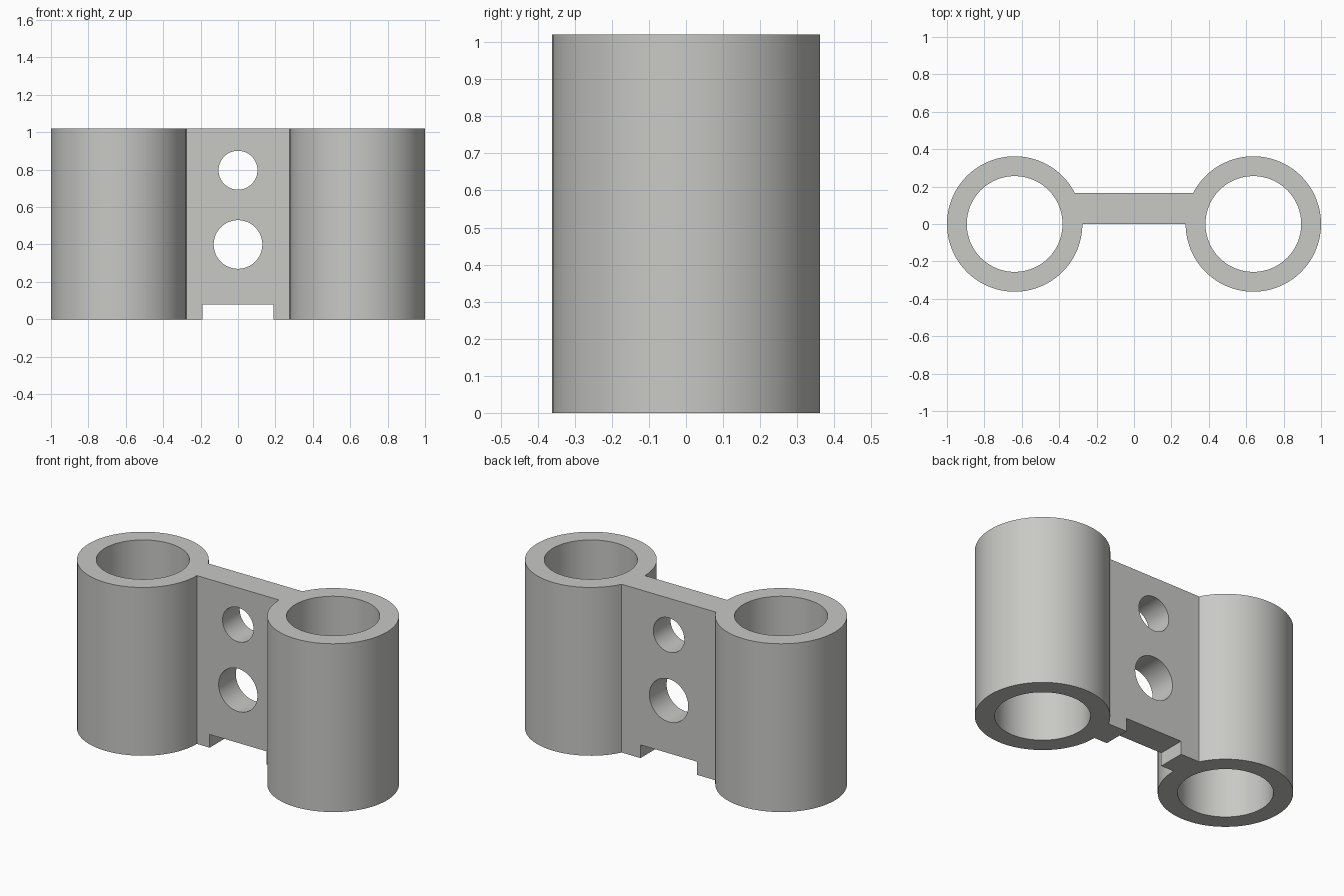
import bpy, bmesh, math
from mathutils import Matrix

if "Cube" in bpy.data.objects:
    bpy.data.objects.remove(bpy.data.objects["Cube"])

H = 1.02                      # overall height
CX, R_OUT, R_IN = 0.638, 0.362, 0.256
WEB = 0.165                   # web thickness, from y = 0 backwards

grey = bpy.data.materials.new("light grey")
grey.diffuse_color = (0.58, 0.58, 0.56, 1)
grey.use_nodes = True
grey.node_tree.nodes["Principled BSDF"].inputs["Base Color"].default_value = grey.diffuse_color


def make_object(name, bm):
    mesh = bpy.data.meshes.new(name)
    bmesh.ops.recalc_face_normals(bm, faces=bm.faces)
    bm.to_mesh(mesh)
    bm.free()
    obj = bpy.data.objects.new(name, mesh)
    bpy.context.collection.objects.link(obj)
    mesh.materials.append(grey)
    return obj


def cylinder(name, radius, depth, matrix):
    bm = bmesh.new()
    bmesh.ops.create_cone(bm, cap_ends=True, segments=96, radius1=radius,
                          radius2=radius, depth=depth, matrix=matrix)
    return make_object(name, bm)


# Body: two round posts joined by a flat web, as one extruded outline
start, end = math.pi, 3 * math.pi - math.asin(WEB / R_OUT)
steps = 88
right = []
for i in range(steps + 1):
    a = start + (end - start) * i / steps
    right.append((CX + R_OUT * math.cos(a), R_OUT * math.sin(a)))
outline = right + [(-x, y) for x, y in reversed(right)]

bm = bmesh.new()
base = bm.faces.new([bm.verts.new((x, y, 0)) for x, y in outline])
top = bmesh.ops.extrude_face_region(bm, geom=[base], use_keep_orig=True)["geom"]
bmesh.ops.translate(bm, vec=(0, 0, H),
                    verts=[v for v in top if isinstance(v, bmesh.types.BMVert)])
body = make_object("twin_tube_bracket", bm)

# Cutters: tube bores, web holes and the notch under the web
cutters = [cylinder("bore_cutter", R_IN, 2 * H, Matrix.Translation((s * CX, 0, H / 2)))
           for s in (-1, 1)]
for z, radius in ((0.797, 0.104), (0.40, 0.13)):
    place = Matrix.Translation((0, WEB / 2, z)) @ Matrix.Rotation(math.pi / 2, 4, 'X')
    cutters.append(cylinder("web_hole_cutter", radius, 0.5, place))
bm = bmesh.new()
bmesh.ops.create_cube(bm, size=1, matrix=Matrix.Diagonal((0.38, 0.6, 0.16, 1)))
cutters.append(make_object("notch_cutter", bm))

bpy.context.view_layer.objects.active = body
for cutter in cutters:
    mod = body.modifiers.new("cut", 'BOOLEAN')
    mod.operation = 'DIFFERENCE'
    mod.solver = 'EXACT'
    mod.object = cutter
    bpy.ops.object.modifier_apply(modifier=mod.name)
    bpy.data.objects.remove(cutter)

# Smooth curved walls, crisp rims
bpy.ops.object.select_all(action='DESELECT')
body.select_set(True)
bpy.ops.object.shade_smooth_by_angle(angle=math.radians(30))
